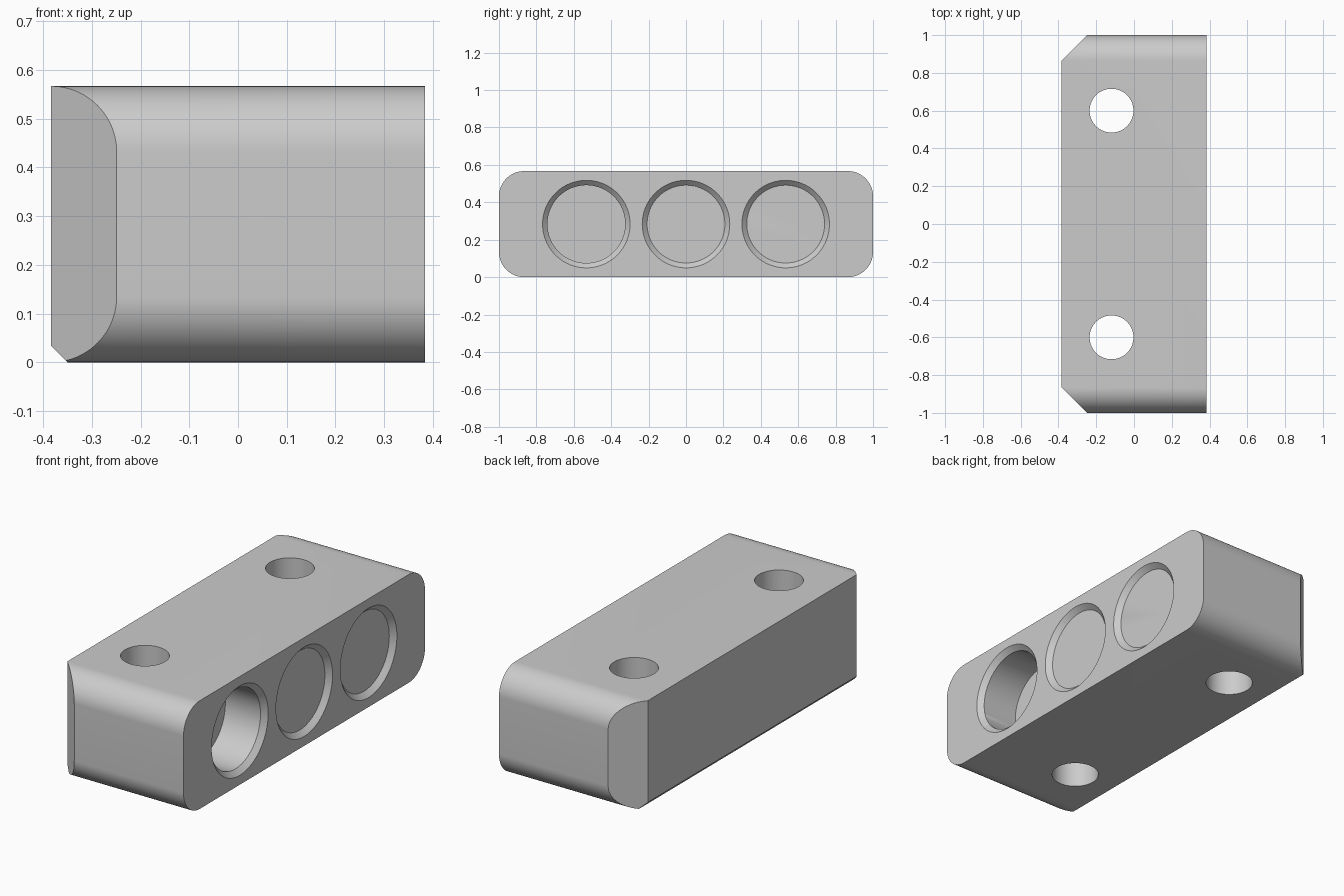
import bpy
import bmesh
from math import cos, sin, pi, radians
from mathutils import Matrix, Vector

cube = bpy.data.objects.get("Cube")
if cube:
    bpy.data.objects.remove(cube, do_unlink=True)

HALF_X, HALF_Y, HEIGHT = 0.384, 1.0, 0.567
MID_Z = HEIGHT / 2
FILLET = 0.135
END_CHAMFER = 0.135
FOOT_CHAMFER = 0.034

grey = bpy.data.materials.new("plain grey")
grey.use_nodes = True
grey.diffuse_color = (0.6, 0.6, 0.6, 1)
grey.node_tree.nodes["Principled BSDF"].inputs["Base Color"].default_value = grey.diffuse_color


def make_object(name, bm):
    bmesh.ops.recalc_face_normals(bm, faces=bm.faces)
    mesh = bpy.data.meshes.new(name)
    bm.to_mesh(mesh)
    bm.free()
    mesh.materials.append(grey)
    obj = bpy.data.objects.new(name, mesh)
    bpy.context.collection.objects.link(obj)
    return obj


def slice_off(bm, point, normal):
    """Remove everything on the normal side of a plane and cap the cut."""
    cut = bmesh.ops.bisect_plane(bm, geom=bm.verts[:] + bm.edges[:] + bm.faces[:],
                                 plane_co=point, plane_no=normal, clear_outer=True)
    edges = [e for e in cut["geom_cut"] if isinstance(e, bmesh.types.BMEdge)]
    bmesh.ops.contextual_create(bm, geom=edges)


def add_cone(bm, r_start, r_end, depth, matrix):
    bmesh.ops.create_cone(bm, cap_ends=True, segments=96, radius1=r_start,
                          radius2=r_end, depth=depth, matrix=matrix)


def cut_with(obj, cutter):
    cutter.hide_render = True
    mod = obj.modifiers.new("cut", "BOOLEAN")
    mod.operation = "DIFFERENCE"
    mod.solver = "EXACT"
    mod.object = cutter
    bpy.ops.object.modifier_apply(modifier=mod.name)
    bpy.data.objects.remove(cutter, do_unlink=True)


# Block: rounded rectangle swept along x
bm = bmesh.new()
corners = [(1, 1), (-1, 1), (-1, -1), (1, -1)]
STEPS = 20
outline = []
for quarter, (sy, sz) in enumerate(corners):
    for i in range(STEPS + 1):
        a = (quarter + i / STEPS) * pi / 2
        outline.append(bm.verts.new((-HALF_X,
                                     sy * (HALF_Y - FILLET) + FILLET * cos(a),
                                     MID_Z + sz * (MID_Z - FILLET) + FILLET * sin(a))))
end = bm.faces.new(outline)
swept = bmesh.ops.extrude_face_region(bm, geom=[end])
bmesh.ops.translate(bm, vec=(2 * HALF_X, 0, 0),
                    verts=[v for v in swept["geom"] if isinstance(v, bmesh.types.BMVert)])

# Chamfers on the -x side: both ends and the lower edge
for side in (-1, 1):
    slice_off(bm, Vector((-HALF_X + END_CHAMFER, side * HALF_Y, 0)), Vector((-1, side, 0)))
slice_off(bm, Vector((-HALF_X + FOOT_CHAMFER, 0, 0)), Vector((-1, 0, -1)))
block = make_object("drilled_block", bm)
bpy.context.view_layer.objects.active = block
block.select_set(True)

# Two vertical through holes
bm = bmesh.new()
for y in (-0.6, 0.6):
    add_cone(bm, 0.116, 0.116, HEIGHT * 2, Matrix.Translation((-0.119, y, MID_Z)))
cut_with(block, make_object("bolt_hole_cutter", bm))

# Three blind sockets with countersunk rims in the +x face
SOCKET_R, RIM, DEPTH, OVER = 0.208, 0.026, 0.23, 0.02
turn = Matrix.Rotation(pi / 2, 4, "Y")
for y in (-0.533, 0, 0.533):
    bm = bmesh.new()
    x = HALF_X - (DEPTH - OVER) / 2
    add_cone(bm, SOCKET_R, SOCKET_R, DEPTH + OVER, Matrix.Translation((x, y, MID_Z)) @ turn)
    cut_with(block, make_object("socket_cutter", bm))
    bm = bmesh.new()
    x = HALF_X + (OVER - RIM) / 2
    add_cone(bm, SOCKET_R, SOCKET_R + RIM + OVER, RIM + OVER,
             Matrix.Translation((x, y, MID_Z)) @ turn)
    cut_with(block, make_object("rim_cutter", bm))

bpy.ops.object.shade_smooth_by_angle(angle=radians(25))
